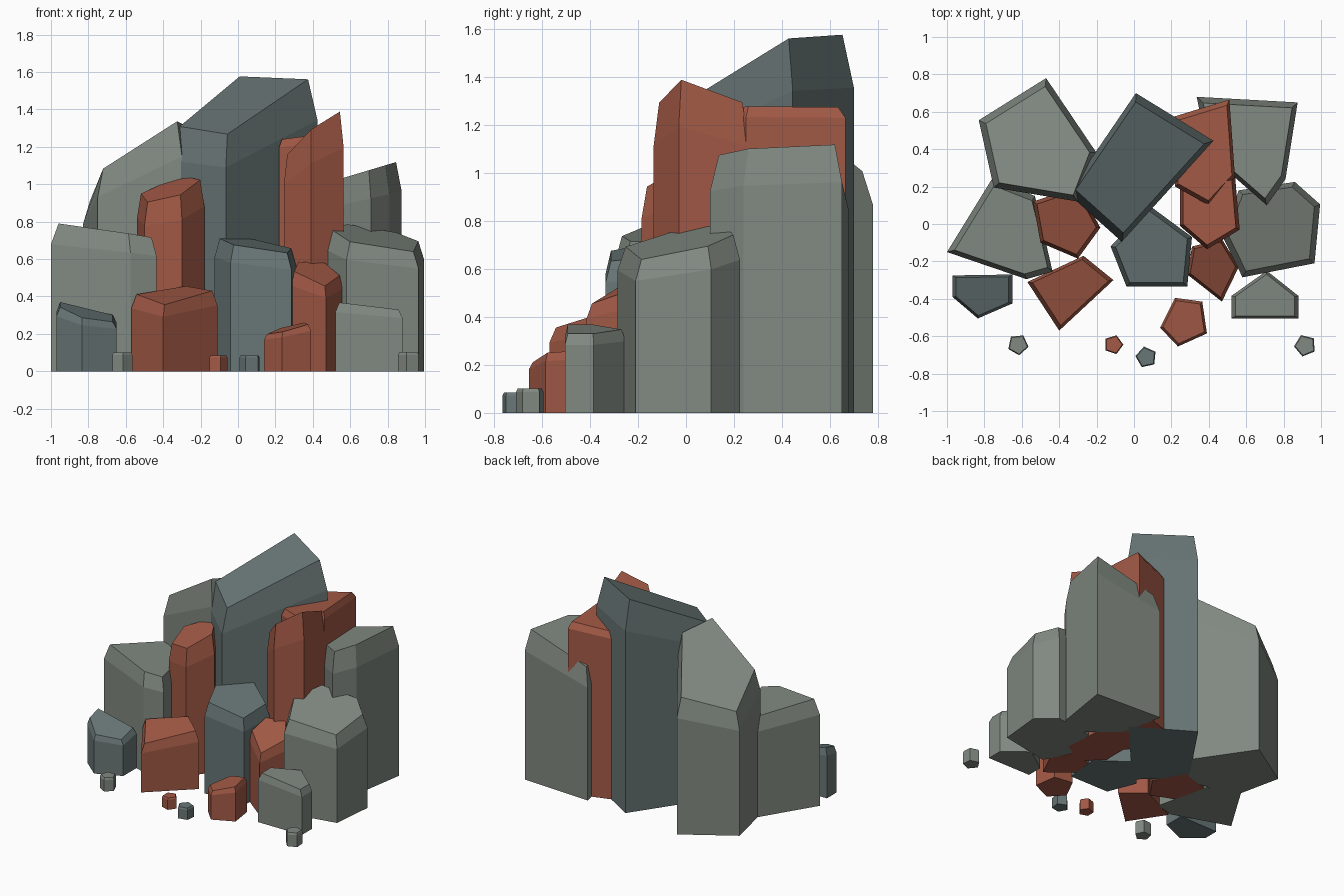
import bpy, bmesh, math
from mathutils import Vector

if "Cube" in bpy.data.objects:
    bpy.data.objects.remove(bpy.data.objects["Cube"])


def material(name, rgb):
    m = bpy.data.materials.new(name)
    m.diffuse_color = (*rgb, 1)
    m.use_nodes = True
    m.node_tree.nodes["Principled BSDF"].inputs["Base Color"].default_value = m.diffuse_color
    return m


RED = material("rust", (0.36, 0.10, 0.06))
LIGHT = material("light_stone", (0.22, 0.25, 0.22))
DARK = material("dark_stone", (0.14, 0.18, 0.18))


def rock(name, mat, outline, plane, shoulder=0.86, inset=0.88):
    """Prism with a slanted top (z = a*x + b*y + c) and a chamfered shoulder."""
    a, b, c = plane
    pts = [Vector(p) for p in outline]
    mid = sum(pts, Vector((0, 0))) / len(pts)
    small = [mid + (p - mid) * inset for p in pts]
    height = lambda p: a * p.x + b * p.y + c
    bm = bmesh.new()
    rings = [
        [bm.verts.new((p.x, p.y, 0)) for p in pts],
        [bm.verts.new((p.x, p.y, height(s) * shoulder)) for p, s in zip(pts, small)],
        [bm.verts.new((s.x, s.y, height(s))) for s in small],
    ]
    n = len(pts)
    for lo, hi in zip(rings, rings[1:]):
        for i in range(n):
            j = (i + 1) % n
            bm.faces.new((lo[i], lo[j], hi[j], hi[i]))
    bm.faces.new(rings[0])
    bm.faces.new(rings[2])
    bmesh.ops.recalc_face_normals(bm, faces=bm.faces)
    me = bpy.data.meshes.new(name)
    bm.to_mesh(me)
    bm.free()
    me.materials.append(mat)
    bpy.context.collection.objects.link(bpy.data.objects.new(name, me))


# Large back columns
rock("back_left_column", LIGHT,
     [(-.47, .78), (-.83, .555), (-.75, .195), (-.30, .12), (-.2, .38)], (.57, -.42, 1.587))
rock("centre_column", DARK,
     [(.01, .70), (-.355, .165), (-.065, -.095), (.425, .445)], (.216, .421, 1.30))
rock("back_right_column", LIGHT,
     [(.335, .68), (.40, .37), (.71, .10), (.81, .24), (.875, .65)], (.3, 0, .865))
rock("back_red_column", RED,
     [(.2, .57), (.22, .2), (.4, .1), (.54, .25), (.51, .665)], (.13, 0, 1.21), .965, .9)
rock("tall_red_column", RED,
     [(.245, .2), (.245, -.01), (.39, -.135), (.565, -.03), (.54, .26)], (.8, -.3, .947))

# Middle columns
rock("left_column", LIGHT,
     [(-1, -.15), (-.575, -.295), (-.435, -.255), (-.53, .15), (-.76, .24)], (-.16, -.05, .63))
rock("right_column", LIGHT,
     [(.86, .225), (.56, .18), (.47, -.06), (.58, -.285), (.965, -.21), (.995, .105)],
     (-.2, .22, .868))
rock("left_red_column", RED,
     [(-.54, .12), (-.5, -.1), (-.3, -.185), (-.18, -.02), (-.3, .2)], (.35, .3, 1.1))
rock("front_column", DARK,
     [(-.125, -.12), (-.04, -.335), (.285, -.335), (.31, -.07), (.08, .1)], (-.15, .12, .71))

# Low front rocks
rock("front_left_red_rock", RED,
     [(-.27, -.17), (-.57, -.31), (-.4, -.57), (-.11, -.3)], (.04, .27, .518), .82)
rock("front_right_red_rock", RED,
     [(.47, -.08), (.31, -.12), (.285, -.27), (.47, -.415), (.56, -.23)], (-.15, .42, .69))
rock("small_left_rock", DARK,
     [(-.97, -.275), (-.97, -.39), (-.835, -.505), (-.65, -.425), (-.65, -.27)], (-.25, .27, .21))
rock("small_right_rock", LIGHT,
     [(.71, -.25), (.52, -.385), (.52, -.505), (.88, -.505), (.88, -.385)], (-.12, 0, .433))
rock("small_red_rock", RED,
     [(.22, -.395), (.14, -.555), (.235, -.655), (.39, -.585), (.365, -.415)], (.25, .1, .215))

# Pebbles: centre, radius, height, rotation
for i, (mat, x, y, r, h, rot) in enumerate([
        (LIGHT, -.62, -.645, .057, .10, 60), (RED, -.11, -.645, .053, .085, 0),
        (DARK, .065, -.712, .058, .085, 30), (LIGHT, .915, -.65, .06, .102, 40)]):
    ring = [(x + r * math.cos(math.radians(rot + 72 * k)),
             y + r * math.sin(math.radians(rot + 72 * k))) for k in range(5)]
    rock(f"pebble_{i + 1}", mat, ring, (0, 0, h))
